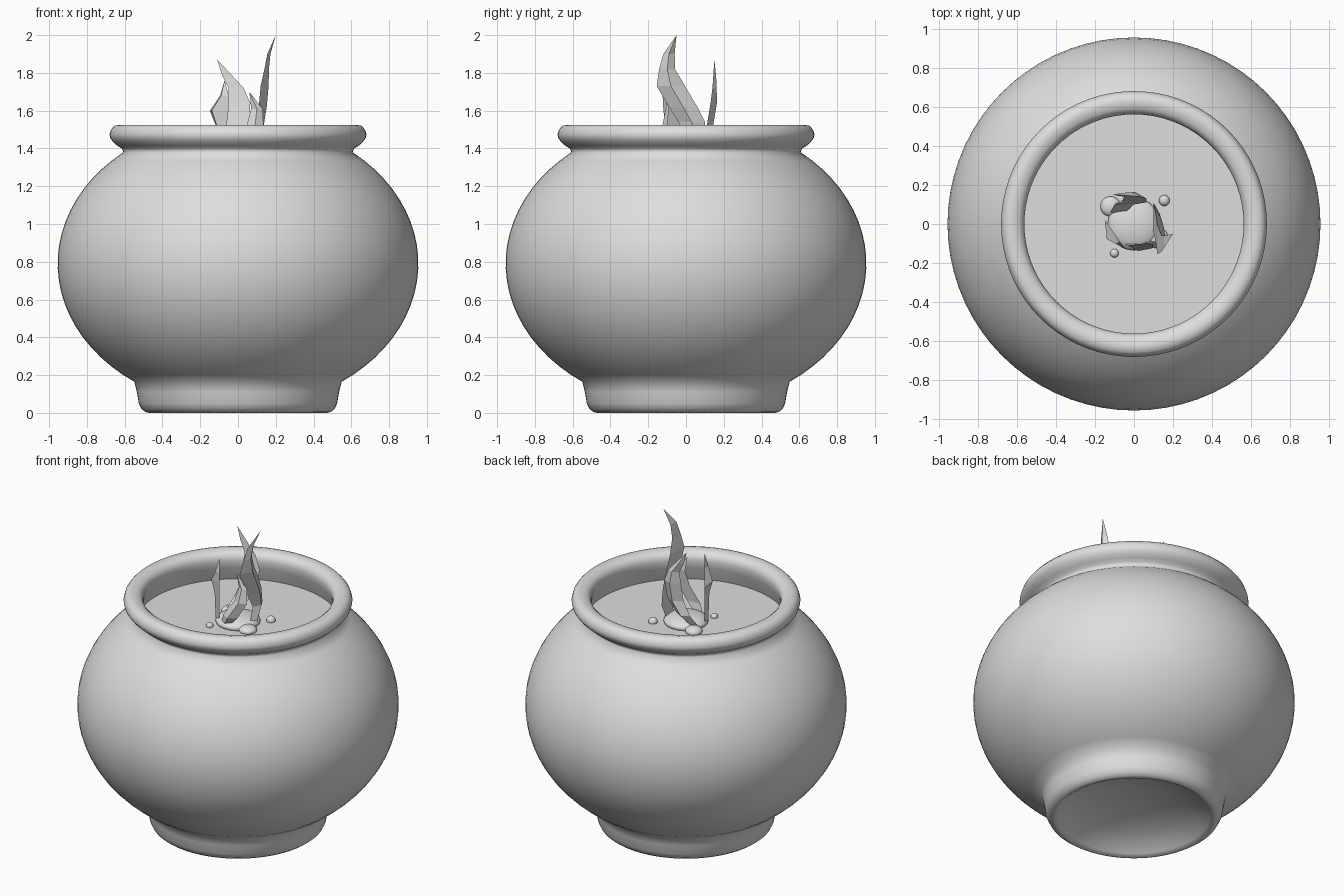
import bpy, bmesh, math
from mathutils import Vector

cube = bpy.data.objects.get("Cube")
if cube:
    bpy.data.objects.remove(cube, do_unlink=True)

grey = bpy.data.materials.new("plain_grey")
grey.use_nodes = True
COLOUR = (0.73, 0.73, 0.73, 1)
grey.diffuse_color = COLOUR
grey.node_tree.nodes["Principled BSDF"].inputs["Base Color"].default_value = COLOUR


def make_object(name, bm, smooth_angle=None):
    """Turn a bmesh into a named, shaded object."""
    bmesh.ops.recalc_face_normals(bm, faces=bm.faces)
    mesh = bpy.data.meshes.new(name)
    bm.to_mesh(mesh)
    bm.free()
    mesh.materials.append(grey)
    obj = bpy.data.objects.new(name, mesh)
    bpy.context.collection.objects.link(obj)
    if smooth_angle:
        bpy.ops.object.select_all(action="DESELECT")
        obj.select_set(True)
        bpy.context.view_layer.objects.active = obj
        bpy.ops.object.shade_smooth_by_angle(angle=math.radians(smooth_angle))
    return obj


def lathe(name, profile, steps=72):
    """Spin a (radius, height) profile around the z axis."""
    bm = bmesh.new()
    verts = [bm.verts.new((r, 0, z)) for r, z in profile]
    edges = [bm.edges.new(pair) for pair in zip(verts, verts[1:])]
    bmesh.ops.spin(bm, geom=verts + edges, axis=(0, 0, 1), cent=(0, 0, 0),
                   angle=math.tau, steps=steps, use_duplicate=False)
    bmesh.ops.remove_doubles(bm, verts=bm.verts, dist=0.0005)
    return make_object(name, bm, smooth_angle=110)


def bubble(name, x, y, radius, height):
    """Flattened sphere resting in the liquid."""
    bm = bmesh.new()
    bmesh.ops.create_uvsphere(bm, u_segments=20, v_segments=12, radius=1)
    bmesh.ops.scale(bm, vec=(radius, radius, height), verts=bm.verts)
    bmesh.ops.translate(bm, vec=(x, y, LIQUID_Z + height * 0.25), verts=bm.verts)
    return make_object(name, bm, smooth_angle=60)


def flame(name, origin, turn, rows):
    """Faceted tongue: rows of (sideways, outward, width, height), last is the tip."""
    side = Vector((math.cos(turn), math.sin(turn), 0))
    out = Vector((side.y, -side.x, 0))
    base = Vector((*origin, 0))
    bm = bmesh.new()
    rings = []
    for u, v, width, z in rows[:-1]:
        centre = base + side * u + out * v + Vector((0, 0, z))
        half = side * width / 2
        ring = (centre - half, centre + out * width * 0.28, centre + half)
        rings.append([bm.verts.new(p) for p in ring])
    for low, high in zip(rings, rings[1:]):
        for i in range(3):
            j = (i + 1) % 3
            bm.faces.new((low[i], low[j], high[j], high[i]))
    u, v, _, z = rows[-1]
    tip = bm.verts.new(base + side * u + out * v + Vector((0, 0, z)))
    for i in range(3):
        bm.faces.new((rings[-1][i], rings[-1][(i + 1) % 3], tip))
    bm.faces.new(rings[0])
    return make_object(name, bm)


# Pot in one smooth skin: hollow foot, ellipsoid belly, rolled rim, inner wall
BELLY, TALL, MIDDLE = 0.955, 0.764, 0.79
LOW, HIGH = math.asin(-0.625 / TALL), math.asin(0.59 / TALL)
angles = [LOW + (HIGH - LOW) * i / 22 for i in range(23)]
foot = [(0, 0.13), (0.16, 0.12), (0.3, 0.09), (0.4, 0.05), (0.45, 0.015),
        (0.47, 0), (0.49, 0.005), (0.51, 0.02), (0.525, 0.05), (0.535, 0.11)]
belly = [(BELLY * math.cos(a), MIDDLE + TALL * math.sin(a)) for a in angles]
rim = [(0.615, 1.4), (0.64, 1.415), (0.662, 1.435), (0.676, 1.455), (0.68, 1.475),
       (0.672, 1.5), (0.655, 1.52), (0.625, 1.525), (0.59, 1.517), (0.57, 1.5),
       (0.561, 1.47), (0.57, 1.42), (0.61, 1.31)]
lathe("pot", foot + belly + rim)

# Liquid surface and bubbles
LIQUID_Z = 1.33
lathe("liquid", [(0, LIQUID_Z), (0.3, LIQUID_Z), (0.605, LIQUID_Z)])
bubble("large_bubble", 0, 0, 0.135, 0.045)
bubble("back_bubble", -0.12, 0.09, 0.052, 0.03)
bubble("front_bubble", 0.12, -0.07, 0.055, 0.028)
bubble("small_bubble_left", 0.155, 0.12, 0.028, 0.026)
bubble("small_bubble_right", -0.1, -0.15, 0.022, 0.02)

# Flame tongues curling up around the large bubble
flame("flame_left", (0.1, 0), math.pi / 2, [
    (0.02, 0, 0.08, 1.35), (0.06, 0, 0.1, 1.45), (0.03, 0, 0.14, 1.54),
    (-0.015, 0.01, 0.15, 1.62), (-0.08, 0.02, 0.15, 1.73),
    (-0.1, 0.04, 0.085, 1.82), (-0.09, 0.055, 0.06, 1.9), (-0.05, 0.1, 0, 2)])
flame("flame_back", (0, 0.11), math.pi, [
    (0.09, -0.06, 0.07, 1.35), (0.05, -0.01, 0.1, 1.43), (0, 0, 0.12, 1.52),
    (-0.005, 0.02, 0.12, 1.64), (0.01, 0.03, 0.08, 1.72),
    (0.06, 0.035, 0.05, 1.79), (0.11, 0.04, 0, 1.87)])
flame("flame_right", (-0.1, -0.05), math.radians(-55), [
    (0, 0, 0.08, 1.35), (0.02, 0, 0.1, 1.52), (0, 0, 0.17, 1.6),
    (0.05, 0, 0.08, 1.68), (0.05, 0, 0, 1.76)])
flame("flame_front", (0.06, -0.1), 0, [
    (-0.08, 0, 0.06, 1.35), (-0.04, 0.01, 0.1, 1.41), (0.03, 0, 0.09, 1.52),
    (0.04, -0.01, 0.06, 1.61), (0, 0, 0, 1.7)])
